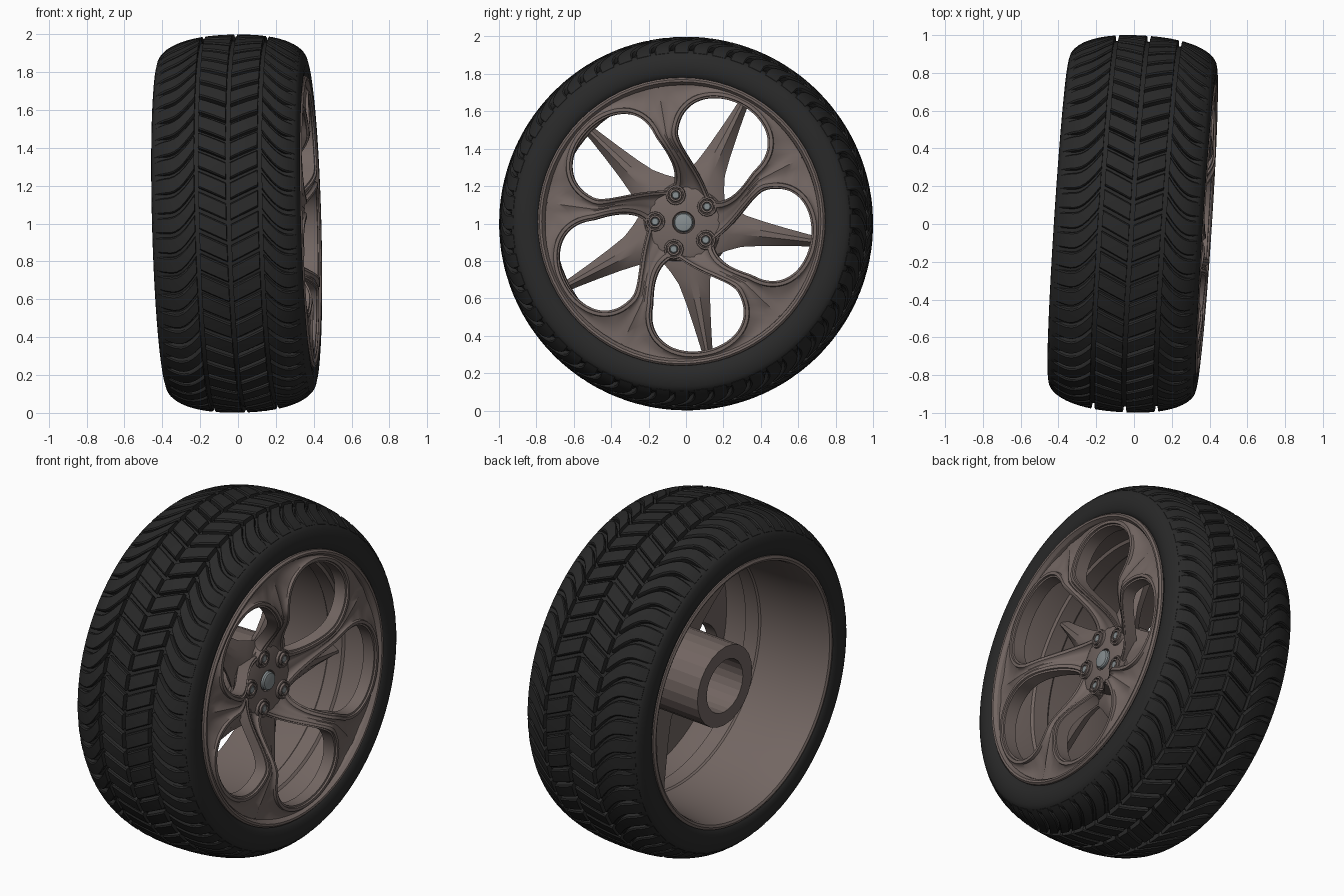
import bpy, bmesh, math
from math import sin, cos, pi, atan2, hypot, sqrt, tan
from mathutils import Matrix, Euler

if "Cube" in bpy.data.objects:
    bpy.data.objects.remove(bpy.data.objects["Cube"])

# Whole wheel is slightly steered and cambered; parts are built with the axle on local X
POSE = Matrix.Translation((0.003, 0, 1.0)) @ Euler((0, -0.0275, -0.065), 'XYZ').to_matrix().to_4x4()


def material(name, rgb):
    m = bpy.data.materials.new(name)
    m.diffuse_color = (*rgb, 1)
    m.use_nodes = True
    m.node_tree.nodes["Principled BSDF"].inputs["Base Color"].default_value = m.diffuse_color
    return m


RUBBER = material("rubber", (0.022, 0.022, 0.022))
BRONZE = material("bronze_alloy", (0.17, 0.133, 0.122))
STEEL = material("steel", (0.24, 0.27, 0.28))


def finish(name, bm, mat, angle=35):
    bmesh.ops.remove_doubles(bm, verts=bm.verts, dist=1e-5)
    bmesh.ops.recalc_face_normals(bm, faces=bm.faces)
    me = bpy.data.meshes.new(name)
    bm.to_mesh(me)
    bm.free()
    ob = bpy.data.objects.new(name, me)
    bpy.context.collection.objects.link(ob)
    me.materials.append(mat)
    ob.matrix_world = POSE
    bpy.ops.object.select_all(action='DESELECT')
    ob.select_set(True)
    bpy.context.view_layer.objects.active = ob
    bpy.ops.object.shade_smooth_by_angle(angle=math.radians(angle))
    return ob


def polar(x, r, a):
    return (x, r * cos(a), r * sin(a))


def skin(bm, rows, wrap_rows=False, wrap_cols=False, caps=False):
    """Quad skin over rows of points."""
    vs = [[bm.verts.new(p) for p in row] for row in rows]
    n, m = len(vs), len(vs[0])
    for i in range(n if wrap_rows else n - 1):
        for j in range(m if wrap_cols else m - 1):
            k, l = (i + 1) % n, (j + 1) % m
            bm.faces.new((vs[i][j], vs[k][j], vs[k][l], vs[i][l]))
    if caps:
        bm.faces.new(vs[0])
        bm.faces.new(vs[-1])


def lathe(bm, profile, seg, closed=False, centre=(0, 0), dx=0):
    rows = []
    for i in range(seg):
        a = 2 * pi * i / seg
        rows.append([(x + dx, centre[0] + r * cos(a), centre[1] + r * sin(a)) for x, r in profile])
    skin(bm, rows, wrap_rows=True, wrap_cols=closed)


def smooth(s):
    s = min(1, max(0, s))
    return s * s * (3 - 2 * s)


# ---- tyre ----
SHIFT = -0.01


def crown(x):
    q = min(1, (abs(x) / 0.39) ** 2.3)
    return 0.998 - 0.142 * (1 - sqrt(1 - q))


def groove_depth(x):
    return 0.03 * (1 - smooth((abs(x) - 0.30) / 0.07))


bm = bmesh.new()
half = [(0.0, crown(0) - 0.03)] + [(x, crown(x) - groove_depth(x)) for x in
        (0.08, 0.16, 0.22, 0.27, 0.30, 0.32, 0.34, 0.36, 0.375, 0.384)]
half += [(0.391, 0.855), (0.394, 0.83), (0.39, 0.795), (0.375, 0.765), (0.34, 0.75)]
profile = [(-x + SHIFT, r) for x, r in reversed(half[1:])] + [(x + SHIFT, r) for x, r in half]
lathe(bm, profile, 128)
finish("tyre_carcass", bm, RUBBER, 50)

# ---- tread blocks: chevron in the middle, swept shoulders ----
PITCHES = 56
MID = 0.022   # middle groove sits slightly outboard


def sweep(x):
    x = abs(x - MID)
    if x < 0.165:
        return 0.08 * x / 0.165
    return 0.08 - 0.14 * sin(min(1, (x - 0.165) / 0.15) * pi / 2)


bm = bmesh.new()
pitch = 2 * pi / PITCHES
for x0, x1, n in ((-0.37, MID - 0.179, 8), (MID - 0.156, MID - 0.012, 3),
                  (MID + 0.012, MID + 0.156, 3), (MID + 0.179, 0.37, 8)):
    for k in range(PITCHES):
        rows = []
        for i in range(n + 1):
            x = x0 + (x1 - x0) * i / n
            top, low = crown(x) + 0.0005, crown(x) - groove_depth(x) - 0.006
            a = k * pitch + sweep(x)
            g = 0.011
            sect = [(low, g), (top - 0.007, g), (top, g + 0.007), (top, pitch / 2),
                    (top, pitch - g - 0.007), (top - 0.007, pitch - g), (low, pitch - g)]
            rows.append([(x + SHIFT, -r * cos(a + d), r * sin(a + d)) for r, d in sect])
        skin(bm, rows, caps=True)
finish("tread_blocks", bm, RUBBER, 30)

# ---- rim barrel with front and rear lips ----
bm = bmesh.new()
lathe(bm, [(0.35, 0.772), (0.378, 0.77), (0.388, 0.76), (0.386, 0.748), (0.368, 0.735), (0.30, 0.722),
           (0.16, 0.715), (0.15, 0.70), (0.06, 0.70), (0.05, 0.708), (-0.20, 0.718), (-0.37, 0.735),
           (-0.395, 0.742), (-0.402, 0.755), (-0.395, 0.77), (-0.35, 0.772), (-0.30, 0.745), (0.30, 0.745)],
      72, closed=True)
finish("rim_barrel", bm, BRONZE, 20)

# ---- front face: five teardrop openings with raised borders, dished to the hub ----
BASE = math.radians(64)
UC = 0.445


def swirl(r):
    s = min(1, max(0, (0.48 - r) / 0.33))
    return math.radians(-28) * s ** 1.5


def place(u, v, x, k):
    r = hypot(u, v)
    return polar(x, r, atan2(v, u) + BASE + k * 2 * pi / 5 + swirl(r))


def face_x(u, v):
    r = hypot(u, v)
    return 0.20 + 0.195 * smooth((r - 0.14) / 0.34) - 0.06 * max(0, r - 0.5)


bm = bmesh.new()
SAMPLES = 96
for k in range(5):
    rows = []
    for i in range(SAMPLES):
        th = 2 * pi * i / SAMPLES
        hu = UC + 0.255 * cos(th)
        hv = 0.295 * sin(th) * abs(cos(th / 2)) ** 0.6
        d = hypot(hu - UC, hv)
        du, dv = (hu - UC) / d, hv / d
        # distance to the pie-slice border along this ray
        t36 = tan(pi / 5)
        far = -UC * du + sqrt((UC * du) ** 2 + 0.75 ** 2 - UC ** 2)
        den = abs(dv) - du * t36
        if den > 1e-6:
            far = min(far, UC * t36 / den)
        gap = far - d
        lip = min(0.032, gap * 0.6)
        deep = min(0.04, gap * 0.25)
        row = []
        for off, dx, back in ((0, 0, True), (0, -0.012, False), (lip * 0.3, -0.010, False), (lip * 0.36, 0, False),
                              (lip * 0.9, 0, False), (lip, -deep * 0.4, False),
                              (lip + (gap - lip) * 0.25, -deep * 0.8, False),
                              (lip + (gap - lip) * 0.6, -deep, False), (gap, -deep * 0.7, False), (gap, 0, True)):
            u, v = UC + du * (d + off), dv * (d + off)
            row.append(place(u, v, face_x(u, v) - 0.085 if back else face_x(u, v) + dx, k))
        rows.append(row)
    # the pie border wall is interior, so front and back are skinned separately
    skin(bm, [r[:9] for r in rows], wrap_rows=True)
    skin(bm, [[r[9], r[0]] for r in rows], wrap_rows=True)
finish("petal_face", bm, BRONZE, 40)

# ---- inner star spokes running from the hub to the barrel ----
bm = bmesh.new()
for k in range(5):
    a = BASE + k * 2 * pi / 5
    rows = []
    for r, w, x in ((0.06, 0.17, 0.19), (0.18, 0.155, 0.19), (0.25, 0.115, 0.187), (0.32, 0.085, 0.18),
                    (0.42, 0.066, 0.168), (0.55, 0.047, 0.15), (0.66, 0.033, 0.135), (0.71, 0.028, 0.128)):
        sect = [(-w, x - 0.04), (-w * 0.25, x), (w * 0.25, x), (w, x - 0.04),
                (w * 0.8, x - 0.08), (-w * 0.8, x - 0.08)]
        rows.append([(sx, r * cos(a) - v * sin(a), r * sin(a) + v * cos(a)) for v, sx in sect])
    skin(bm, rows, wrap_cols=True, caps=True)
finish("star_spokes", bm, BRONZE, 30)

# ---- hub: front boss and rear tube ----
bm = bmesh.new()
lathe(bm, [(0.10, 0.235), (0.15, 0.225), (0.185, 0.205), (0.198, 0.17), (0.203, 0.06),
           (0.185, 0.056), (0.185, 0.0)], 48)
finish("hub_boss", bm, BRONZE)
bm = bmesh.new()
lathe(bm, [(0.12, 0.235), (-0.27, 0.235), (-0.27, 0.155), (0.08, 0.155), (0.08, 0.0)], 24)
finish("hub_tube", bm, BRONZE, 10)

# ---- lug seats, lug nuts and centre cap ----
seats, nuts = bmesh.new(), bmesh.new()
for k in range(5):
    a = math.radians(34 + 72 * k)
    c = (0.152 * cos(a), 0.152 * sin(a))
    lathe(seats, [(-0.02, 0.056), (0.012, 0.052), (0.013, 0.043), (0.004, 0.041), (0.004, 0.036),
                  (0.020, 0.034), (0.020, 0.024), (0.004, 0.022)], 12, centre=c, dx=0.201)
    lathe(nuts, [(-0.005, 0.022), (0.014, 0.021), (0.017, 0.017), (0.017, 0.0)], 12, centre=c, dx=0.201)
finish("lug_seats", seats, BRONZE)
finish("lug_nuts", nuts, STEEL)
bm = bmesh.new()
lathe(bm, [(0.18, 0.052), (0.209, 0.052), (0.216, 0.046), (0.220, 0.027), (0.221, 0.0)], 32)
finish("centre_cap", bm, STEEL)
